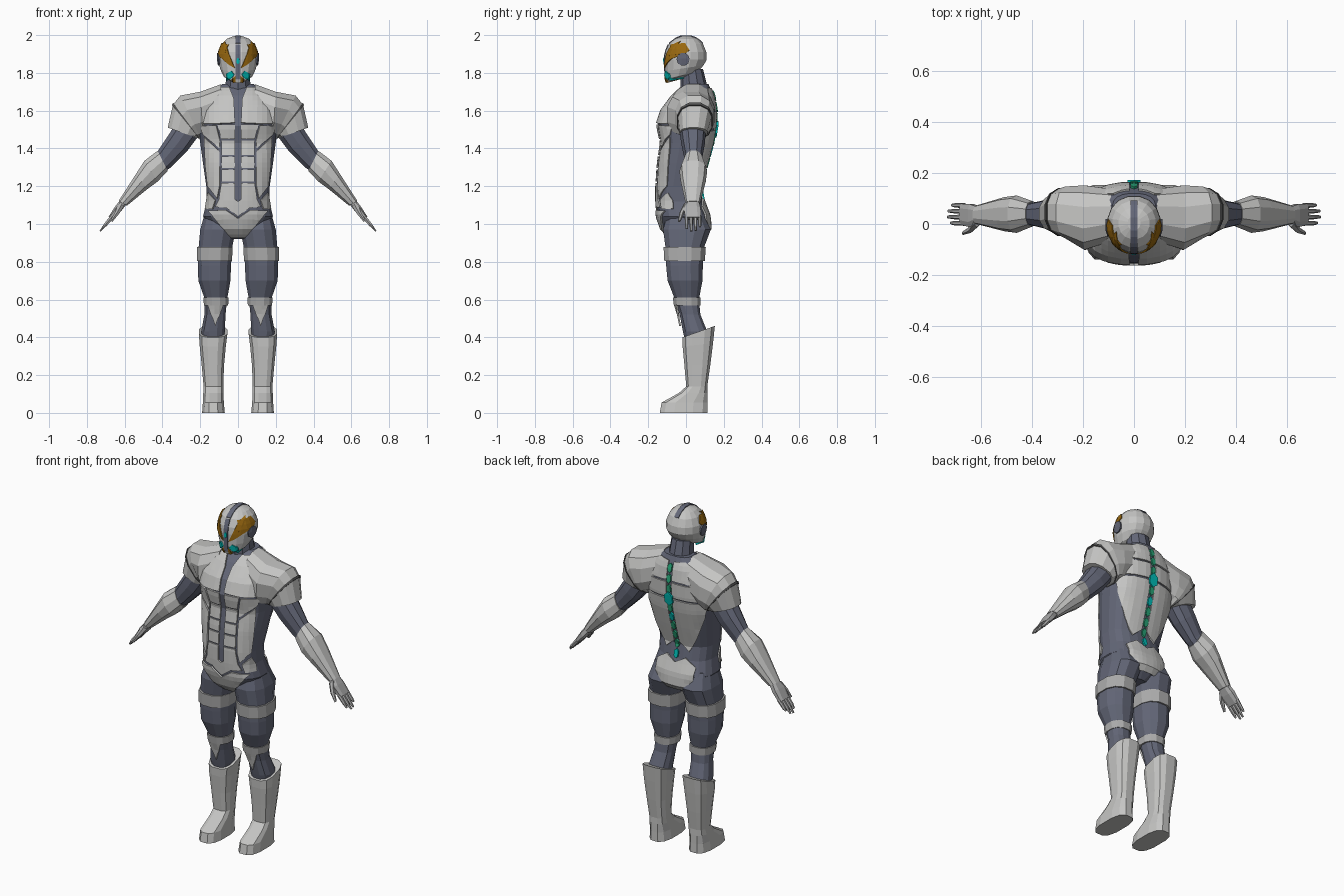
import bpy, bmesh, math
from mathutils import Vector
from mathutils.bvhtree import BVHTree


def material(name, rgb):
    m = bpy.data.materials.new(name)
    m.diffuse_color = (*rgb, 1)
    return m


LIGHT = material("light_grey", (0.56, 0.56, 0.55))
MID = material("mid_grey", (0.42, 0.42, 0.42))
DARK = material("slate", (0.125, 0.135, 0.185))
SEAM = material("seam_grey", (0.09, 0.09, 0.09))
AMBER = material("amber", (0.32, 0.14, 0.005))
TEAL = material("teal", (0.0, 0.5, 0.47))
GREEN = material("green", (0.02, 0.36, 0.18))


def finish(name, bm, mat, mirror):
    me = bpy.data.meshes.new(name)
    bm.to_mesh(me)
    bm.free()
    me.materials.append(mat)
    ob = bpy.data.objects.new(name, me)
    bpy.context.collection.objects.link(ob)
    if mirror:
        ob.modifiers.new("mirror", "MIRROR").use_clip = False
    return ob


def loft(name, rings, mat, n=12, power=2.4, mirror=True):
    """Each ring: outer (x, z), inner (x, z), front y, back y, optional slope of z along y."""
    bm = bmesh.new()
    loops = []
    for (px, pz), (qx, qz), y0, y1, *slope in rings:
        s = slope[0] if slope else 0
        loop = []
        for i in range(n):
            a = 2 * math.pi * (i + 0.5) / n
            c, d = math.cos(a), math.sin(a)
            u = math.copysign(abs(c) ** (2 / power), c)
            v = math.copysign(abs(d) ** (2 / power), d)
            # stretch so the flat sides reach the given extents
            u /= math.cos(math.pi / n) ** (2 / power)
            dy = v * (y1 - y0) / 2
            loop.append(bm.verts.new(((px + qx) / 2 + u * (px - qx) / 2, (y0 + y1) / 2 + dy,
                                      (pz + qz) / 2 + u * (pz - qz) / 2 + s * dy)))
        loops.append(loop)
    for A, B in zip(loops, loops[1:]):
        for i in range(n):
            j = (i + 1) % n
            bm.faces.new((A[i], A[j], B[j], B[i]))
    bm.faces.new(loops[0])
    bm.faces.new(loops[-1])
    bmesh.ops.recalc_face_normals(bm, faces=bm.faces)
    tree = BVHTree.FromBMesh(bm)
    finish(name, bm, mat, mirror)
    return tree


def level(rows):
    """Horizontal rings: outer x, inner x, z, front y, back y, optional slope."""
    return [((a, z), (b, z), *rest) for a, b, z, *rest in rows]


def plate(name, pts, tree, mat, axis=1, sign=-1, lift=0.008, mirror=True):
    """Flat outline pressed onto a body from one axis direction."""
    bm = bmesh.new()

    def place(p, far):
        q = list(p)
        q.insert(axis, far)
        return Vector(q)
    bm.faces.new([bm.verts.new(place(p, 0)) for p in pts])
    for k in range(3):
        if k == axis:
            continue
        lo, hi = min(v.co[k] for v in bm.verts), max(v.co[k] for v in bm.verts)
        step = 0.025
        for i in range(math.floor(lo / step) + 1, math.ceil(hi / step)):
            co, no = Vector(), Vector()
            co[k], no[k] = i * step, 1
            bmesh.ops.bisect_plane(bm, geom=bm.verts[:] + bm.edges[:] + bm.faces[:],
                                   plane_co=co, plane_no=no, dist=1e-5)
    out = Vector()
    out[axis] = sign
    for v in bm.verts:
        hit, nor, _, _ = tree.ray_cast(v.co + out * 2, -out)
        if hit is None:
            hit, nor, _, _ = tree.find_nearest(v.co)
        v.co = hit + (nor + out).normalized() * lift
    bm.normal_update()
    for f in bm.faces:
        if f.normal.dot(out) < 0:
            f.normal_flip()
    ob = finish(name, bm, mat, mirror)
    s = ob.modifiers.new("thickness", "SOLIDIFY")
    s.thickness, s.offset = 0.0095, -1
    return ob


# Torso core in the dark suit colour
torso = loft("torso", [((w, z), (-w, z), a, b) for w, z, a, b in (
    (0.05, 0.92, -0.07, 0.07), (0.14, 0.97, -0.125, 0.125), (0.185, 1.04, -0.15, 0.12),
    (0.165, 1.12, -0.156, 0.09), (0.168, 1.2, -0.156, 0.075), (0.185, 1.32, -0.148, 0.11),
    (0.2, 1.43, -0.132, 0.14), (0.205, 1.52, -0.152, 0.155), (0.195, 1.6, -0.125, 0.158),
    (0.15, 1.68, -0.065, 0.145), (0.085, 1.74, 0.0, 0.12))], DARK, 20, 2.6, False)
loft("neck", [((0.07, 1.68), (-0.07, 1.68), -0.03, 0.125), ((0.06, 1.82), (-0.06, 1.82), -0.03, 0.09)],
     DARK, 10, 2, False)

# Front armour: chest, stomach rows, flanks, hips, pelvis
plate("chest_plate", [(0.016, 1.535), (0.022, 1.66), (0.045, 1.72), (0.09, 1.72), (0.16, 1.67),
                      (0.195, 1.6), (0.198, 1.53), (0.12, 1.53)], torso, LIGHT, lift=0.013)
for i, (lo, hi) in enumerate(((1.45, 1.525), (1.365, 1.442), (1.297, 1.357), (1.224, 1.289))):
    plate(f"stomach_plate_{i}", [(0.017, lo), (0.088, lo), (0.088 + 0.02 * (i == 0), hi), (0.017, hi)],
          torso, LIGHT)
plate("lower_stomach_plate", [(0.017, 1.216), (0.088, 1.216), (0.1, 1.13), (0.12, 1.09), (0.06, 1.085),
                              (0.0, 1.04), (0.0, 1.12), (0.017, 1.13)], torso, LIGHT)
plate("rib_plate", [(0.115, 1.52), (0.195, 1.52), (0.185, 1.475), (0.098, 1.4), (0.095, 1.44)], torso, LIGHT)
plate("flank_plate", [(0.098, 1.385), (0.178, 1.46), (0.172, 1.33), (0.158, 1.2), (0.11, 1.135), (0.097, 1.2)],
      torso, LIGHT)
plate("hip_plate", [(0.12, 1.125), (0.158, 1.165), (0.172, 1.08), (0.135, 1.08)], torso, LIGHT)
plate("pelvis_plate", [(0, 0.93), (0.035, 0.93), (0.085, 0.985), (0.155, 1.07), (0.065, 1.075), (0, 1.03)],
      torso, LIGHT, lift=0.012)

# Back armour and glowing spine
plate("upper_back_plate", [(0.017, 1.61), (0.017, 1.715), (0.08, 1.72), (0.15, 1.66), (0.185, 1.6)],
      torso, LIGHT, sign=1)
plate("mid_back_plate", [(0.017, 1.6), (0.182, 1.59), (0.198, 1.5), (0.017, 1.51)], torso, LIGHT, sign=1)
plate("lower_back_plate", [(0.017, 1.5), (0.195, 1.49), (0.18, 1.4), (0.13, 1.27), (0.075, 1.17), (0.017, 1.22)],
      torso, LIGHT, sign=1)
plate("seat_plate", [(0, 1.1), (0.06, 1.135), (0.125, 1.09), (0.12, 1.02), (0.05, 0.95), (0, 0.95)],
      torso, LIGHT, sign=1, lift=0.013)
for i in range(10):
    z = 1.12 + i * 0.059
    plate(f"spine_segment_{i}", [(0, z), (0.013, z + 0.012), (0.013, z + 0.042), (0, z + 0.054)],
          torso, TEAL if i in (0, 4) else GREEN, sign=1, lift=0.012)
plate("spine_gem", [(0, 1.46), (0.026, 1.48), (0.026, 1.52), (0, 1.545)], torso, TEAL, sign=1, lift=0.018)

# Shoulders and arms
loft("shoulder", [((0.09, 1.74), (0.09, 1.5), -0.07, 0.14), ((0.2, 1.7), (0.185, 1.46), -0.105, 0.155),
                  ((0.305, 1.68), (0.195, 1.45), -0.06, 0.15), ((0.345, 1.63), (0.205, 1.452), -0.045, 0.14),
                  ((0.372, 1.51), (0.215, 1.455), -0.035, 0.115)], LIGHT)
loft("sleeve_seam", [((0.344, 1.642), (0.2, 1.448), -0.05, 0.144), ((0.35, 1.63), (0.202, 1.448), -0.049, 0.142)],
     SEAM)
loft("upper_arm", [((0.33, 1.53), (0.21, 1.465), -0.035, 0.105), ((0.372, 1.465), (0.27, 1.385), -0.025, 0.1),
                   ((0.425, 1.385), (0.355, 1.3), -0.008, 0.085), ((0.45, 1.35), (0.4, 1.27), -0.005, 0.085)],
     DARK, 10)
loft("forearm", [((0.425, 1.388), (0.372, 1.282), -0.01, 0.09), ((0.495, 1.335), (0.425, 1.225), -0.035, 0.112),
                 ((0.54, 1.265), (0.48, 1.185), -0.028, 0.105), ((0.632, 1.122), (0.588, 1.097), -0.002, 0.075)],
     LIGHT, 10)


def slab(x, z, t, y0, y1):
    return ((x + 0.8 * t, z + 0.6 * t), (x - 0.8 * t, z - 0.6 * t), y0, y1)


# Hands
loft("palm", [slab(0.6, 1.125, 0.02, 0.008, 0.066), slab(0.635, 1.08, 0.02, -0.015, 0.08),
              slab(0.675, 1.03, 0.013, -0.005, 0.082)], MID, 8, 3)
for i, (y, tx, tz) in enumerate(((0.003, 0.717, 0.975), (0.027, 0.73, 0.962), (0.05, 0.727, 0.965),
                                 (0.073, 0.713, 0.985))):
    loft(f"finger_{i}", [slab(0.665, 1.04, 0.011, y - 0.01, y + 0.01), slab(0.7, 0.998, 0.009, y - 0.009, y + 0.009),
                         slab(tx, tz, 0.004, y - 0.005, y + 0.007)], MID, 6, 2)
loft("thumb", [slab(0.615, 1.105, 0.016, -0.012, 0.03), slab(0.64, 1.06, 0.012, -0.035, -0.008),
               slab(0.67, 1.015, 0.006, -0.043, -0.028)], MID, 6, 2)

# Legs, bands, knee guards and boots
leg = loft("leg", level([(0.175, 0.03, 1.06, -0.1, 0.09), (0.2, 0.012, 0.97, -0.125, 0.135),
                         (0.208, 0.03, 0.88, -0.112, 0.1), (0.212, 0.037, 0.78, -0.108, 0.092),
                         (0.21, 0.04, 0.7, -0.1, 0.09), (0.175, 0.058, 0.6, -0.06, 0.07),
                         (0.178, 0.066, 0.52, -0.035, 0.078), (0.195, 0.07, 0.43, -0.018, 0.115),
                         (0.18, 0.08, 0.35, 0.0, 0.12)]), DARK)
loft("thigh_band", level([(0.216, 0.028, 0.878, -0.122, 0.108), (0.218, 0.032, 0.805, -0.118, 0.103)]), MID)
loft("knee_band", level([(0.184, 0.05, 0.612, -0.072, 0.08), (0.18, 0.052, 0.568, -0.066, 0.078)]), MID)
plate("knee_guard", [(0.08, 0.575), (0.158, 0.575), (0.12, 0.46)], leg, LIGHT, lift=0.014)
loft("boot", level([(0.207, 0.056, 0.43, -0.022, 0.155, 0.35), (0.203, 0.064, 0.36, -0.02, 0.145, 0.1),
                    (0.192, 0.074, 0.25, -0.01, 0.13), (0.182, 0.078, 0.14, 0.0, 0.114),
                    (0.184, 0.077, 0.105, -0.04, 0.115), (0.186, 0.075, 0.055, -0.132, 0.116),
                    (0.19, 0.07, 0.0, -0.142, 0.117)]), LIGHT, 12, 2.8)

# Helmet
head = loft("helmet", [((w, z), (-w, z), a, b, s) for w, z, a, b, s in (
    (0.04, 1.762, -0.104, 0.0, 0.3), (0.075, 1.785, -0.11, 0.065, 0.25), (0.095, 1.825, -0.112, 0.095, 0.15),
    (0.104, 1.87, -0.115, 0.112, 0), (0.102, 1.91, -0.111, 0.11, 0), (0.085, 1.953, -0.092, 0.092, 0),
    (0.06, 1.98, -0.06, 0.065, 0), (0.025, 1.994, -0.025, 0.03, 0))], LIGHT, 16, 2.1, False)
plate("crest_stripe", [(0, -0.09), (0.014, -0.09), (0.014, 0.09), (0, 0.09)], head, DARK, 2, 1, 0.005)
plate("face_stripe", [(0, 1.765), (0.012, 1.765), (0.014, 1.95), (0, 1.95)], head, DARK, lift=0.005)
plate("visor", [(0.017, 1.825), (0.05, 1.845), (0.1, 1.89), (0.095, 1.93), (0.068, 1.967), (0.05, 1.905)],
      head, AMBER, lift=0.006)
plate("visor_side", [(-0.09, 1.89), (0.0, 1.905), (0.018, 1.92), (-0.005, 1.957), (-0.08, 1.95)],
      head, AMBER, 0, 1, 0.005)
plate("jaw_light", [(0.02, 1.79), (0.035, 1.81), (0.062, 1.795), (0.055, 1.765), (0.035, 1.77)],
      head, TEAL, lift=0.007)
plate("chin_plate", [(0.013, 1.75), (0.013, 1.785), (0.034, 1.765), (0.034, 1.75)], head, AMBER, lift=0.006)
plate("brow_light", [(0, 1.845), (0.008, 1.855), (0.008, 1.87), (0, 1.88)], head, TEAL, lift=0.008)
plate("ear_disc", [(-0.015 + 0.034 * math.cos(k * math.pi / 5), 1.872 + 0.034 * math.sin(k * math.pi / 5))
                   for k in range(10)], head, DARK, 0, 1, 0.008)
